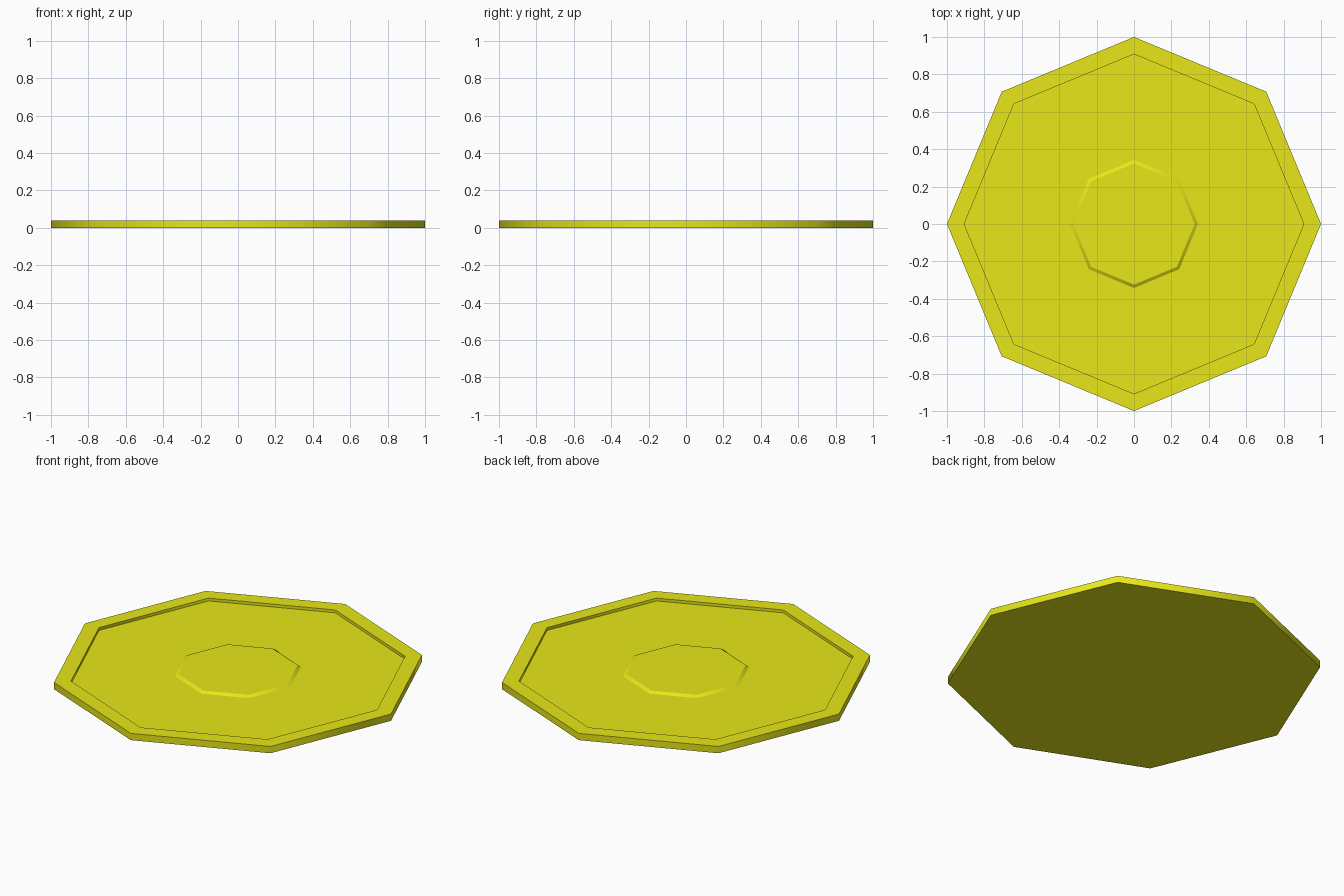
import bpy, bmesh
from math import cos, sin, pi

if "Cube" in bpy.data.objects:
    bpy.data.objects.remove(bpy.data.objects["Cube"])

SIDES = 8
# Half-section of the plate: (radius, height) from underside to centre boss
profile = [(1.0, 0.0), (1.0, 0.04), (0.908, 0.04), (0.908, 0.023),
           (0.342, 0.023), (0.324, 0.035)]


def octagon(bm, radius, height):
    return [bm.verts.new((radius * cos(2 * pi * i / SIDES),
                          radius * sin(2 * pi * i / SIDES), height))
            for i in range(SIDES)]


bm = bmesh.new()
rings = [octagon(bm, r, z) for r, z in profile]

# Walls, rim, recessed floor and boss slope
for k, (a, b) in enumerate(zip(rings, rings[1:])):
    for i in range(SIDES):
        j = (i + 1) % SIDES
        face = bm.faces.new((a[i], a[j], b[j], b[i]))
        face.smooth = k in (0, 2, 4)

# Underside and boss top
bm.faces.new(rings[0][::-1])
bm.faces.new(rings[-1])

# Keep every ring edge crisp while the walls shade smoothly around
for ring in rings:
    for i in range(SIDES):
        bm.edges.get((ring[i], ring[(i + 1) % SIDES])).smooth = False

mesh = bpy.data.meshes.new("octagonal_plate")
bm.to_mesh(mesh)
bm.free()
plate = bpy.data.objects.new("octagonal_plate", mesh)
bpy.context.collection.objects.link(plate)

# Yellow finish
yellow = bpy.data.materials.new("yellow")
yellow.diffuse_color = (0.8, 0.8, 0.01, 1)
yellow.use_nodes = True
yellow.node_tree.nodes["Principled BSDF"].inputs["Base Color"].default_value = yellow.diffuse_color
mesh.materials.append(yellow)
